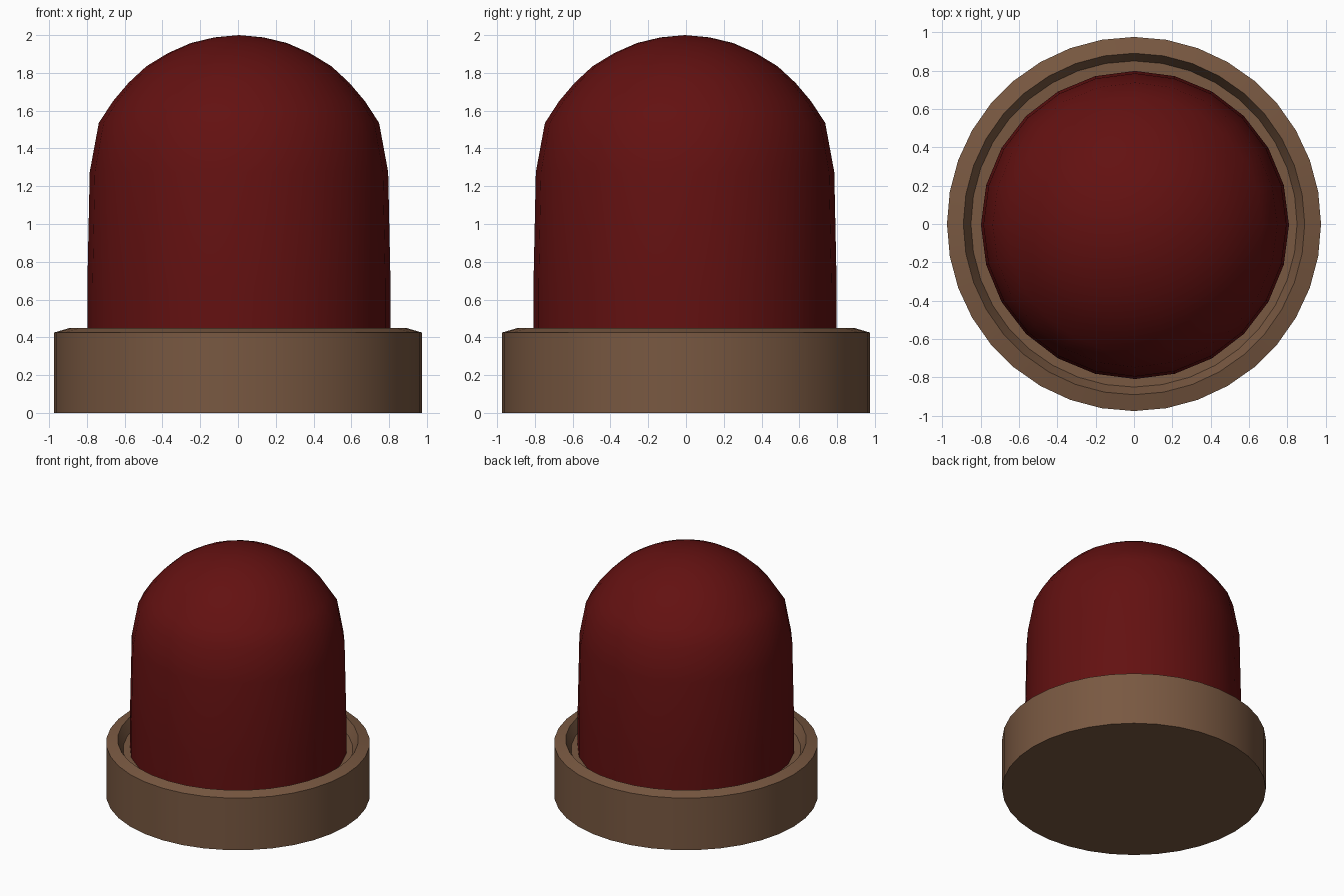
import bpy, math

if "Cube" in bpy.data.objects:
    bpy.data.objects.remove(bpy.data.objects["Cube"])


def material(name, rgb):
    m = bpy.data.materials.new(name)
    m.diffuse_color = (*rgb, 1.0)
    m.use_nodes = True
    m.node_tree.nodes["Principled BSDF"].inputs["Base Color"].default_value = m.diffuse_color
    return m


def lathe(name, profile, sides, mat, angle, centre=(0, 0)):
    """Revolve (radius, z) points around the z axis; radius 0 makes a pole."""
    verts, rings, faces = [], [], []
    for r, z in profile:
        count = sides if r > 0 else 1
        rings.append([len(verts) + i for i in range(count)])
        for i in range(count):
            a = 2 * math.pi * i / sides
            verts.append((r * math.cos(a), r * math.sin(a), z))
    for low, high in zip(rings, rings[1:]):
        for i in range(sides):
            j = (i + 1) % sides
            if len(low) == 1:
                faces.append((low[0], high[j], high[i]))
            elif len(high) == 1:
                faces.append((low[i], low[j], high[0]))
            else:
                faces.append((low[i], low[j], high[j], high[i]))
    mesh = bpy.data.meshes.new(name)
    mesh.from_pydata(verts, [], faces)
    mesh.materials.append(mat)
    obj = bpy.data.objects.new(name, mesh)
    obj.location = (*centre, 0)
    bpy.context.collection.objects.link(obj)
    bpy.ops.object.select_all(action='DESELECT')
    obj.select_set(True)
    bpy.context.view_layer.objects.active = obj
    bpy.ops.object.shade_smooth_by_angle(angle=math.radians(angle))
    return obj


brown = material("brown", (0.19, 0.098, 0.053))
dark_red = material("dark red", (0.125, 0.0055, 0.0055))

# Round base with a chamfered rim and a recessed seat
lathe("base", [(0, 0), (0.975, 0), (0.975, 0.425), (0.89, 0.45),
               (0.85, 0.37), (0, 0.37)], 36, brown, 30)

# Domed lens, sunk slightly into the seat
lathe("dome", [(0, 0.36), (0.803, 0.36), (0.803, 0.66), (0.79, 1.275),
               (0.742, 1.535), (0.667, 1.65), (0.585, 1.747), (0.49, 1.835),
               (0.375, 1.905), (0.255, 1.958), (0.13, 1.988), (0, 2.0)],
      24, dark_red, 40, (0.005, -0.005))
